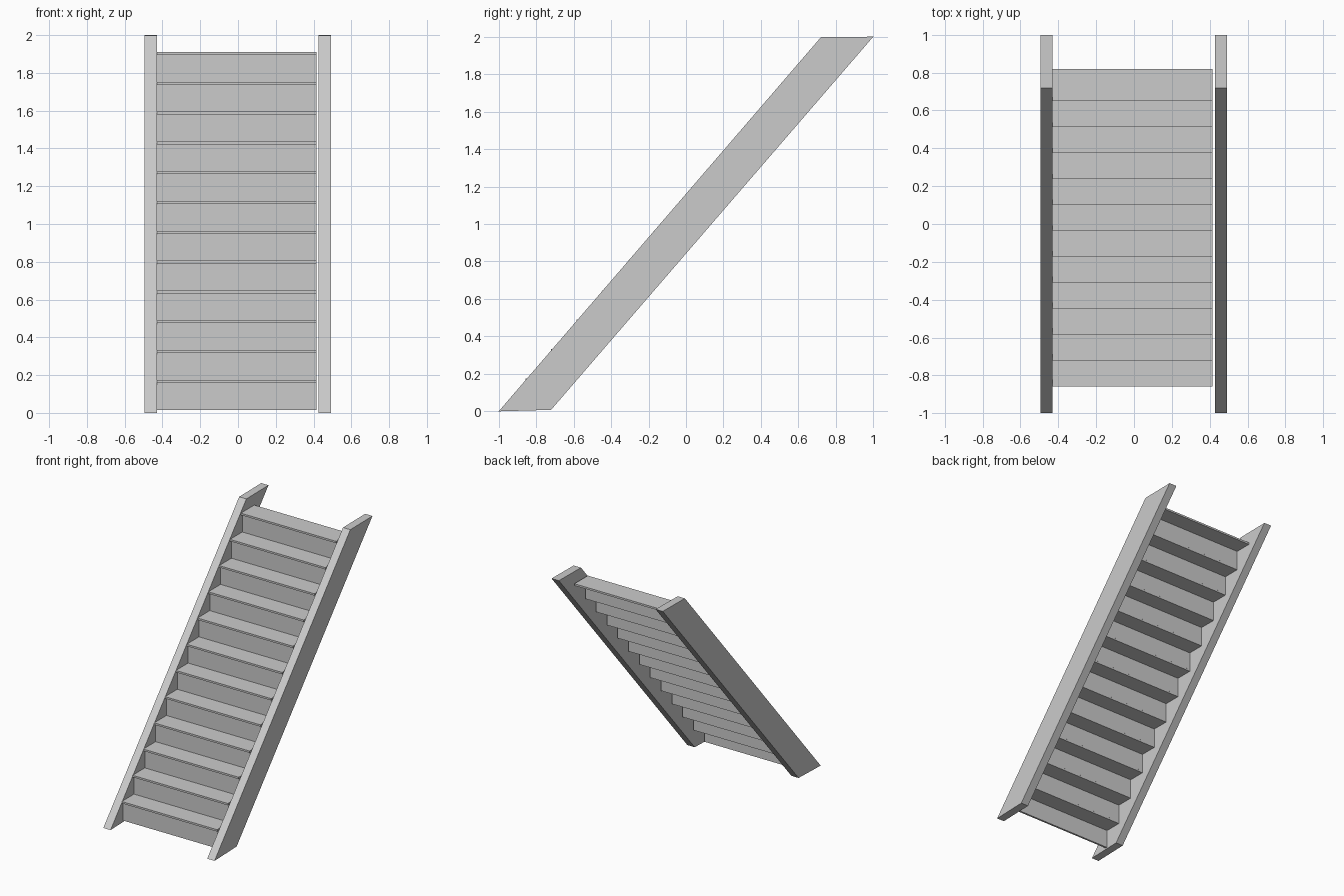
import bpy

if "Cube" in bpy.data.objects:
    bpy.data.objects.remove(bpy.data.objects["Cube"])

STEPS = 12
RISE, RUN = 0.1577, 0.1371        # spacing between steps
BOARD = 0.015                     # tread and riser thickness
DEPTH, NOSING = 0.17, 0.018
X0, X1 = -0.43, 0.415             # step width


def extrude_x(name, profile, x0, x1):
    """Solid made by sweeping a (y, z) profile from x0 to x1."""
    n = len(profile)
    verts = [(x, y, z) for x in (x0, x1) for y, z in profile]
    faces = [tuple(range(n))[::-1], tuple(range(n, 2 * n))]
    faces += [(i, (i + 1) % n, (i + 1) % n + n, i + n) for i in range(n)]
    mesh = bpy.data.meshes.new(name)
    mesh.from_pydata(verts, [], faces)
    obj = bpy.data.objects.new(name, mesh)
    bpy.context.collection.objects.link(obj)
    return obj


def board(name, y0, y1, z0, z1):
    return extrude_x(name, [(y0, z0), (y1, z0), (y1, z1), (y0, z1)], X0, X1)


# Sloping side stringers
side = [(-1, 0.0), (-0.72, 0.008), (1, 2.0), (0.72, 1.997)]
extrude_x("left_stringer", side, -0.494, -0.43)
extrude_x("right_stringer", side, 0.427, 0.492)

# Treads with a small nosing over each riser
for i in range(STEPS):
    front = -0.858 + i * RUN
    top = 0.175 + i * RISE
    board(f"tread_{i + 1}", front, front + DEPTH, top - BOARD, top)
    bottom = 0.015 if i == 0 else top - RISE
    board(f"riser_{i + 1}", front + NOSING, front + NOSING + BOARD,
          bottom, top - BOARD)
